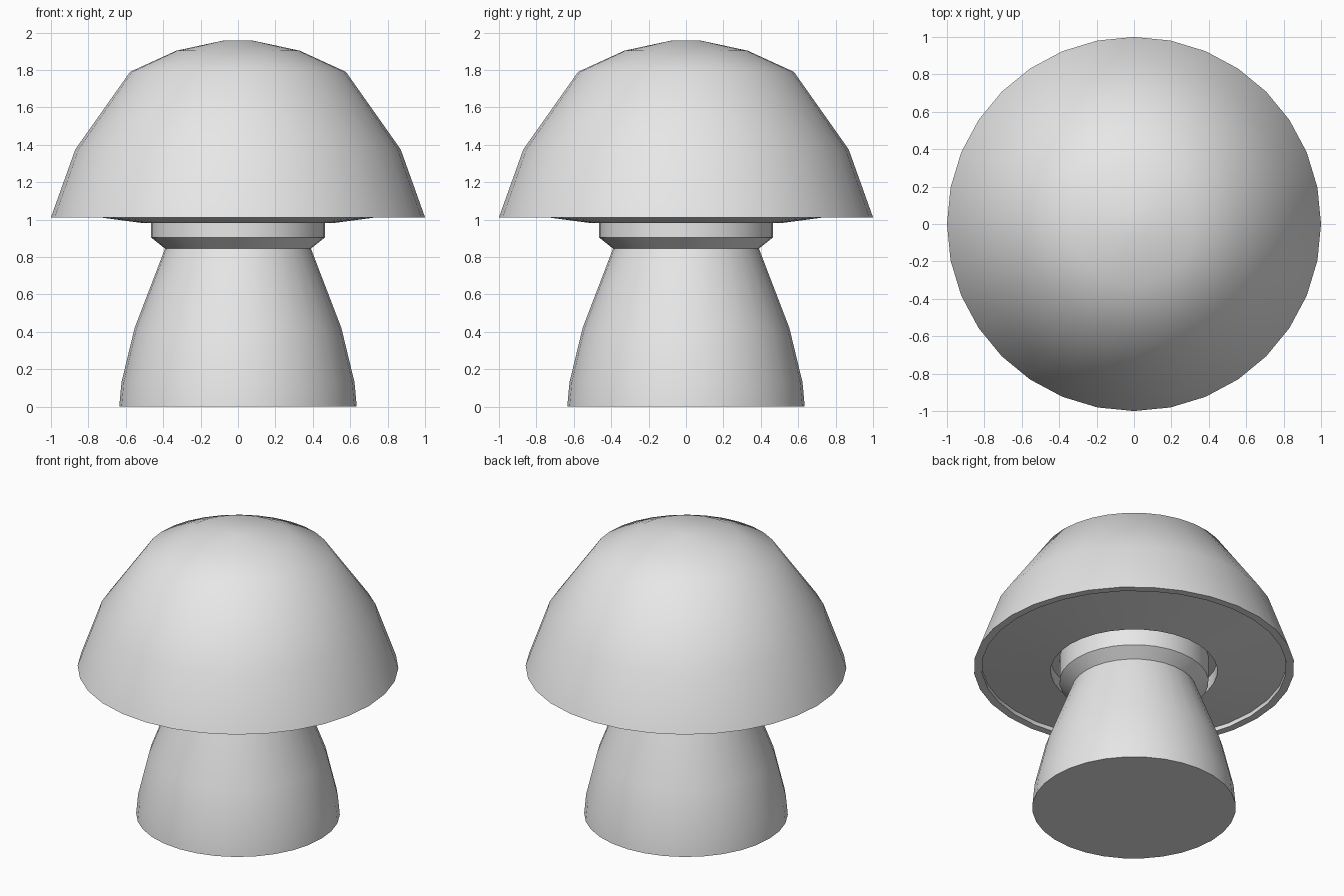
import bpy
import bmesh
from math import radians, tau
from mathutils import Matrix, Vector

SIDES = 32

cube = bpy.data.objects.get("Cube")
if cube:
    bpy.data.objects.remove(cube, do_unlink=True)

# One plain grey for the whole model
grey = bpy.data.materials.new("light_grey")
grey.use_nodes = True
colour = (0.8, 0.8, 0.8, 1)
grey.diffuse_color = colour
grey.node_tree.nodes["Principled BSDF"].inputs["Base Color"].default_value = colour


def lathe(name, profile):
    """Spin a (radius, height) profile around z and close both ends."""
    bm = bmesh.new()
    rings = []
    for r, z in profile:
        rings.append([bm.verts.new(Matrix.Rotation(tau * i / SIDES, 3, 'Z') @ Vector((r, 0, z)))
                      for i in range(SIDES)])
    for a, b in zip(rings, rings[1:]):
        for i in range(SIDES):
            j = (i + 1) % SIDES
            bm.faces.new((a[i], a[j], b[j], b[i]))
    bm.faces.new(rings[0])
    bm.faces.new(rings[-1])
    bmesh.ops.recalc_face_normals(bm, faces=bm.faces)
    mesh = bpy.data.meshes.new(name)
    bm.to_mesh(mesh)
    bm.free()
    mesh.materials.append(grey)
    obj = bpy.data.objects.new(name, mesh)
    bpy.context.collection.objects.link(obj)
    bpy.ops.object.select_all(action='DESELECT')
    obj.select_set(True)
    bpy.context.view_layer.objects.active = obj
    bpy.ops.object.shade_smooth_by_angle(angle=radians(40))
    return obj


# Flared stem with the collar that plugs into the cap
lathe("stem", [(0.635, 0), (0.623, 0.13), (0.553, 0.42), (0.39, 0.845),
               (0.465, 0.905), (0.465, 1.08)])

# Domed cap: socket, sloping underside, recessed step, rim, dome
lathe("cap", [(0.52, 1.07), (0.52, 0.983), (0.95, 1.04), (0.95, 1.012),
              (1.0, 1.012), (0.87, 1.375), (0.577, 1.79),
              (0.33, 1.903), (0.08, 1.957)])
